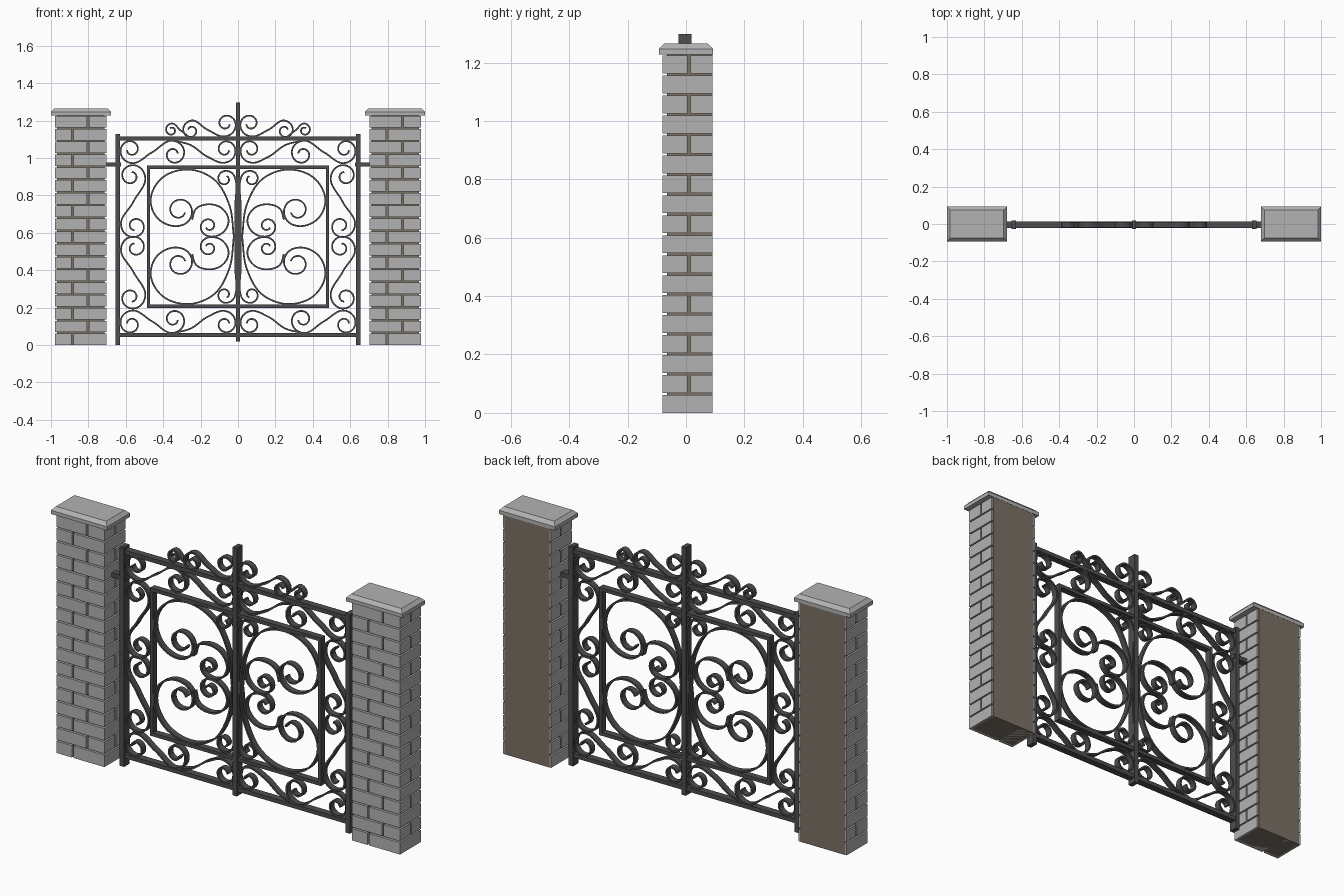
import bpy, bmesh, math
from mathutils import Vector
from mathutils.geometry import interpolate_bezier

if "Cube" in bpy.data.objects:
    bpy.data.objects.remove(bpy.data.objects["Cube"])

YC = -0.004          # gate plane
ZSUM = 1.157         # top/bottom mirror: z -> ZSUM - z


def material(name, rgb):
    m = bpy.data.materials.new(name)
    m.diffuse_color = (*rgb, 1)
    m.use_nodes = True
    m.node_tree.nodes["Principled BSDF"].inputs["Base Color"].default_value = m.diffuse_color
    return m


IRON = material("dark_iron", (0.075, 0.075, 0.08))
MORTAR = material("mortar", (0.2, 0.165, 0.13))
STONE = material("grey_stone", (0.45, 0.45, 0.45))


def finish(bm, name, mat, smooth=False):
    bmesh.ops.recalc_face_normals(bm, faces=bm.faces)
    me = bpy.data.meshes.new(name)
    bm.to_mesh(me)
    bm.free()
    me.materials.append(mat)
    ob = bpy.data.objects.new(name, me)
    bpy.context.collection.objects.link(ob)
    if smooth:
        bpy.ops.object.select_all(action='DESELECT')
        ob.select_set(True)
        bpy.context.view_layer.objects.active = ob
        bpy.ops.object.shade_smooth_by_angle(angle=math.radians(35))
    return ob


def box(bm, x0, x1, y0, y1, z0, z1, inset=0):
    lo = [bm.verts.new(p) for p in ((x0, y0, z0), (x1, y0, z0), (x1, y1, z0), (x0, y1, z0))]
    i = inset
    hi = [bm.verts.new(p) for p in ((x0 + i, y0 + i, z1), (x1 - i, y0 + i, z1),
                                    (x1 - i, y1 - i, z1), (x0 + i, y1 - i, z1))]
    bm.faces.new(lo[::-1])
    bm.faces.new(hi)
    for k in range(4):
        n = (k + 1) % 4
        bm.faces.new((lo[k], lo[n], hi[n], hi[k]))


def bar(name, x, z, depth, mirror=False):
    bm = bmesh.new()
    for s in ((1, -1) if mirror else (1,)):
        xs = sorted((s * x[0], s * x[1]))
        box(bm, *xs, YC - depth / 2, YC + depth / 2, *z)
    finish(bm, name, IRON)


def curl(cx, cz, r, start, sweep, k=0.79):
    """Spiral from the outside in; radius shrinks by k every quarter turn."""
    n = int(abs(sweep) / 20)
    pts = []
    for i in range(n + 1):
        t = sweep * i / n
        a = math.radians(start + t)
        q = r * k ** (abs(t) / 90)
        pts.append((cx + q * math.cos(a), cz + q * math.sin(a)))
    return pts


def smooth_path(pts):
    p = [Vector((x, 0, z)) for x, z in pts]
    seg = [b - a for a, b in zip(p, p[1:])]
    tan = [seg[0].normalized()]
    for a, b in zip(seg, seg[1:]):
        tan.append((a.normalized() * b.length + b.normalized() * a.length).normalized())
    tan.append(seg[-1].normalized())
    out = [p[0]]
    for i, s in enumerate(seg):
        h = s.length / 3
        n = max(1, round(s.length / 0.014))
        out += interpolate_bezier(p[i], p[i] + tan[i] * h, p[i + 1] - tan[i + 1] * h, p[i + 1], n + 1)[1:]
    return out


def ribbon(bm, pts, sx, flip, t=0.0045, d=0.016):
    path = [Vector((sx * v.x, YC, ZSUM - v.z if flip else v.z)) for v in smooth_path(pts)]
    rings = []
    for i, v in enumerate(path):
        g = (path[min(i + 1, len(path) - 1)] - path[max(i - 1, 0)]).normalized()
        n = Vector((-g.z, 0, g.x)) * t
        y = Vector((0, d, 0))
        rings.append([bm.verts.new(v + o) for o in (n - y, n + y, -n + y, -n - y)])
    for a, b in zip(rings, rings[1:]):
        for k in range(4):
            m = (k + 1) % 4
            bm.faces.new((a[k], a[m], b[m], b[k]))
    bm.faces.new(rings[0])
    bm.faces.new(rings[-1])


def scrolls(name, paths, flips=(False, True)):
    bm = bmesh.new()
    for pts in paths:
        for sx in (1, -1):
            for f in flips:
                ribbon(bm, pts, sx, f)
    finish(bm, name, IRON, True)


# Brick pillars with mortar core and chamfered cap
for side, cx in (("left", -0.841), ("right", 0.841)):
    bm = bmesh.new()
    box(bm, cx - 0.127, cx + 0.127, -0.065, 0.0915, 0, 1.235)
    finish(bm, side + "_pillar_core", MORTAR)
    bm = bmesh.new()
    x0, x1, y0, y1, j = cx - 0.137, cx + 0.137, -0.08, 0.0905, 0.005
    for row in range(18):
        z = row * 0.0684
        split = x0 + (x1 - x0) * (0.64 if row % 2 else 0.34)
        ys = ((y0, 0.01 - j), (0.01 + j, y1)) if row % 2 else ((y0, y1),)
        for a, b in ((x0, split - j), (split + j, x1)):
            for c, d in ys:
                box(bm, a, b, c, d, z, z + 0.061)
    finish(bm, side + "_pillar_bricks", STONE)
    bm = bmesh.new()
    c = 0.84 * (1 if cx > 0 else -1)
    box(bm, c - 0.16, c + 0.16, -0.0925, 0.0925, 1.228, 1.247)
    box(bm, c - 0.16, c + 0.16, -0.0925, 0.0925, 1.247, 1.265, 0.017)
    finish(bm, side + "_pillar_cap", STONE)

# Gate posts, rails, hinges and inner frame
bar("center_post", (-0.012, 0.012), (0.02, 1.297), 0.044)
bar("side_posts", (0.63, 0.655), (0, 1.128), 0.044, True)
bar("hinge_bars", (0.625, 0.72), (0.954, 0.977), 0.034, True)
for nm, z in (("bottom_rail", 0.054), ("top_rail", 1.103)):
    bar(nm, (-0.635, 0.635), (z - 0.0105, z + 0.0105), 0.036)
for nm, z in (("frame_bottom", 0.207), ("frame_top", 0.95)):
    bar(nm, (-0.486, 0.486), (z - 0.009, z + 0.009), 0.034)
bar("frame_sides", (0.47, 0.486), (0.2, 0.957), 0.034, True)

# Top and bottom border scrolls
scrolls("border_scrolls", [
    curl(0.571, 1.045, 0.072, -90, 440)[::-1] + [(0.46, 1.03)] + curl(0.345, 1.02, 0.072, 90, 440),
    [(0.33, 1.09), (0.26, 1.072), (0.16, 1.005)] + curl(0.069, 1.045, 0.07, -90, -440),
])

# Scrolls beside the frame
scrolls("side_scrolls", [
    curl(0.572, 0.902, 0.075, 180, -440)[::-1] + [(0.56, 0.765)] + curl(0.55, 0.637, 0.075, 0, -440),
])

# Scrolls along the centre post
scrolls("center_scrolls", [
    curl(0.07, 0.887, 0.056, 180, -420)[::-1] + [(0.014, 0.75), (0.014, 0.5785), (0.014, 0.407)]
    + curl(0.07, 0.27, 0.056, 180, 420),
], (False,))

# Large panel scrolls and the small inner ones
scrolls("panel_scrolls", [
    [(0.022, 0.5785), (0.047, 0.75), (0.13, 0.887), (0.277, 0.938), (0.415, 0.885), (0.467, 0.77),
     (0.43, 0.678)] + curl(0.315, 0.72, 0.083, -90, -430, 0.83),
    [(0.245, 0.67), (0.225, 0.728), (0.165, 0.752), (0.085, 0.73), (0.05, 0.665), (0.08, 0.602)]
    + curl(0.155, 0.637, 0.056, -90, 420),
])

# Crest above the top rail
scrolls("crest_scrolls", [
    curl(0.066, 1.184, 0.068, -90, -440)[::-1] + [(0.165, 1.152)] + curl(0.25, 1.146, 0.054, 90, -430),
    [(0.265, 1.115), (0.31, 1.15)] + curl(0.355, 1.148, 0.037, 90, -400),
], (False,))
